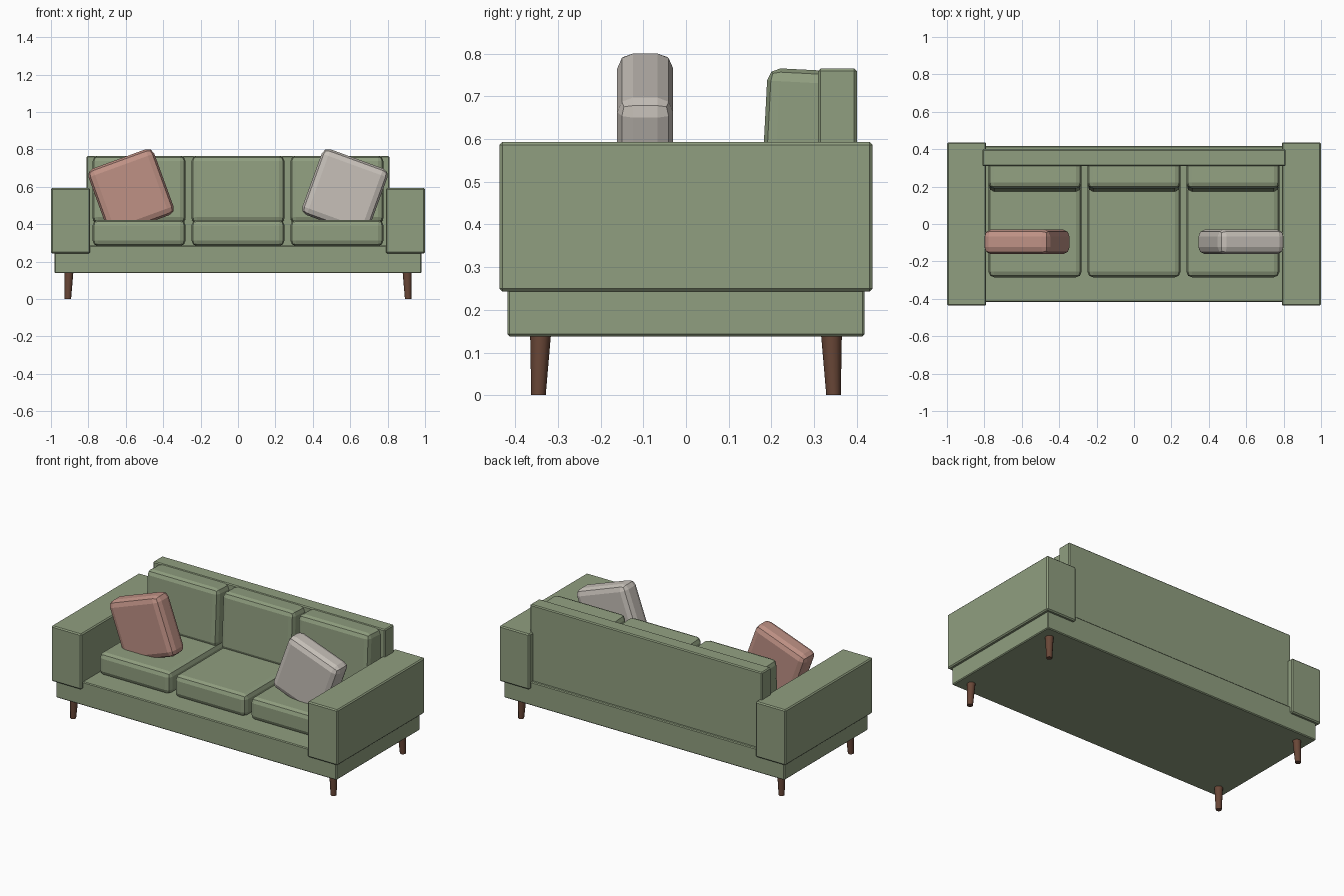
import bpy, bmesh, math
from mathutils import Matrix

if "Cube" in bpy.data.objects:
    bpy.data.objects.remove(bpy.data.objects["Cube"])


def material(name, rgb):
    m = bpy.data.materials.new(name)
    m.diffuse_color = (*rgb, 1)
    m.use_nodes = True
    m.node_tree.nodes["Principled BSDF"].inputs["Base Color"].default_value = m.diffuse_color
    return m


GREEN = material("sage fabric", (0.28, 0.345, 0.215))
PINK = material("dusty pink fabric", (0.52, 0.285, 0.235))
GREY = material("warm grey fabric", (0.57, 0.53, 0.485))
WOOD = material("dark wood", (0.14, 0.062, 0.038))


def finish(bm, name, mat):
    me = bpy.data.meshes.new(name)
    bm.to_mesh(me)
    bm.free()
    me.materials.append(mat)
    ob = bpy.data.objects.new(name, me)
    bpy.context.collection.objects.link(ob)
    return ob


def box(name, mat, x, y, z, bevel, segments=1):
    """Bevelled box from (min, max) ranges, with its origin at the centre."""
    size = [r[1] - r[0] for r in (x, y, z)]
    bm = bmesh.new()
    bmesh.ops.create_cube(bm, size=1, matrix=Matrix.Diagonal((*size, 1)))
    bmesh.ops.bevel(bm, geom=bm.edges[:], offset=bevel, segments=segments,
                    profile=0.5, affect='EDGES')
    ob = finish(bm, name, mat)
    ob.location = [(r[0] + r[1]) / 2 for r in (x, y, z)]
    return ob


# Frame
box("base", GREEN, (-0.98, 0.98), (-0.418, 0.418), (0.138, 0.287), 0.005)
box("backrest", GREEN, (-0.81, 0.81), (0.309, 0.40), (0.26, 0.765), 0.006)
for side, s in (("left", -1), ("right", 1)):
    box(side + "_arm", GREEN, sorted((s * 0.79, s * 1.0)),
        (-0.437, 0.437), (0.243, 0.593), 0.007)

# Seat and back cushions
for side, cx in (("left", -0.529), ("middle", 0), ("right", 0.529)):
    xr = (cx - 0.249, cx + 0.249)
    box(side + "_seat_cushion", GREEN, xr, (-0.285, 0.315), (0.283, 0.423), 0.03, 2)
    back = box(side + "_back_cushion", GREEN, xr, (0.182, 0.342), (0.403, 0.763), 0.03, 2)
    back.rotation_euler.x = -0.052

# Tilted throw pillows
for side, s, mat in (("left", -1, PINK), ("right", 1, GREY)):
    cx = s * 0.572
    p = box(side + "_throw_pillow", mat, (cx - 0.187, cx + 0.187),
            (-0.161, -0.03), (0.386, 0.76), 0.037, 2)
    p.rotation_euler.y = s * math.radians(20)

# Tapered, slightly splayed legs
for side, sx in (("left", -1), ("right", 1)):
    for end, sy in (("front", -1), ("back", 1)):
        bm = bmesh.new()
        bmesh.ops.create_cone(bm, cap_ends=True, segments=12, radius1=0.017,
                              radius2=0.0245, depth=0.145)
        for v in bm.verts:
            splay = 0.0025 if v.co.z < 0 else -0.0025
            v.co.x += sx * (0.907 + splay)
            v.co.y += sy * (0.343 + splay)
            v.co.z += 0.0725
        leg = finish(bm, f"{end}_{side}_leg", WOOD)
        for f in leg.data.polygons:
            f.use_smooth = len(f.vertices) == 4
